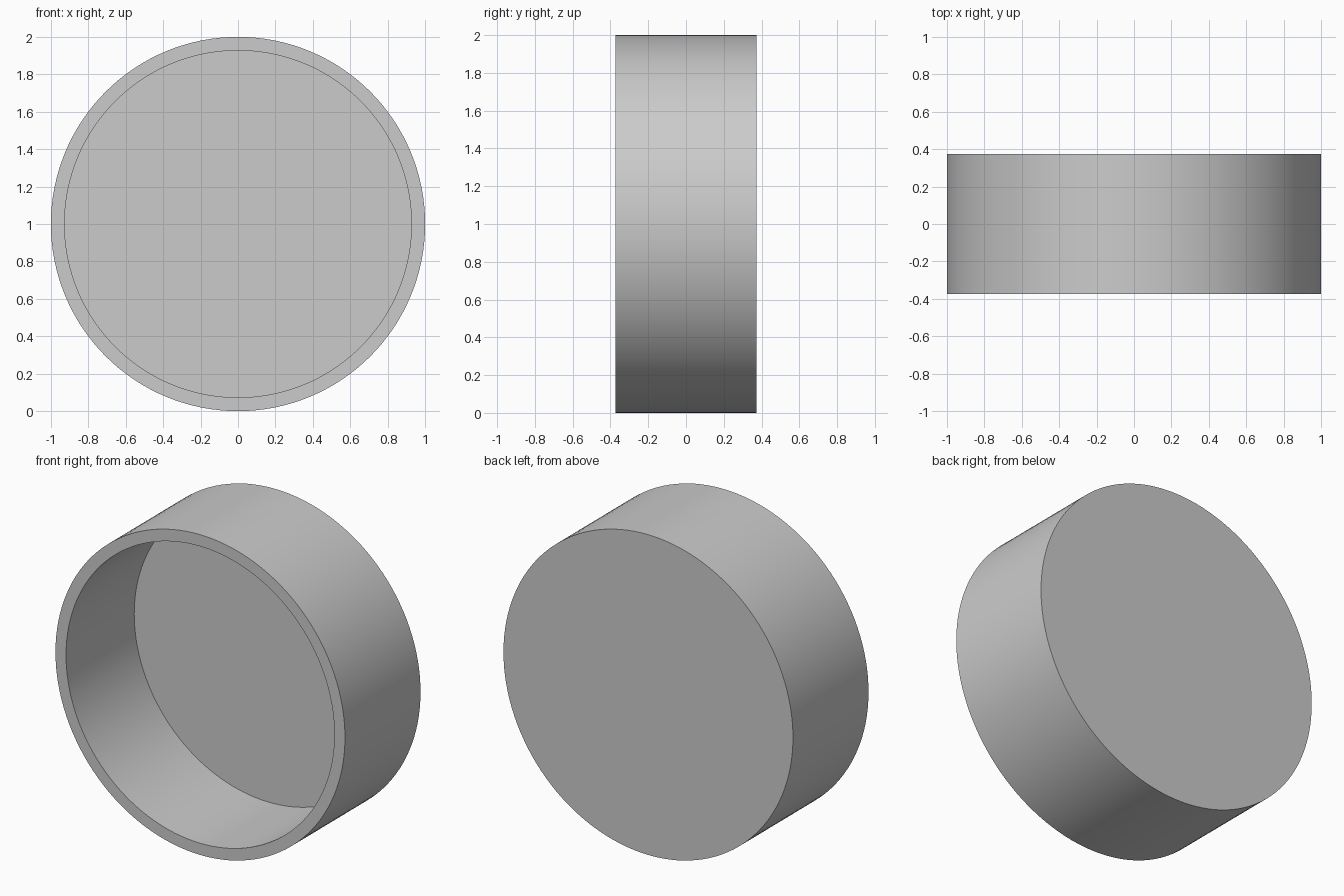
import bpy, bmesh, math
from mathutils import Matrix

if "Cube" in bpy.data.objects:
    bpy.data.objects.remove(bpy.data.objects["Cube"])

SEGMENTS = 128
RADIUS, WALL, HALF_DEPTH = 1.0, 0.073, 0.373
inner = RADIUS - WALL
floor_y = HALF_DEPTH - WALL

# Round dish: rings from the back face, over the rim, to the inner floor
profile = [(RADIUS, HALF_DEPTH), (RADIUS, -HALF_DEPTH),
           (inner, -HALF_DEPTH), (inner, floor_y)]

bm = bmesh.new()
rings = []
for r, y in profile:
    rings.append([bm.verts.new((r * math.cos(a), y, RADIUS + r * math.sin(a)))
                  for a in (2 * math.pi * i / SEGMENTS for i in range(SEGMENTS))])

# Walls and rim
for a, b in zip(rings, rings[1:]):
    for i in range(SEGMENTS):
        j = (i + 1) % SEGMENTS
        bm.faces.new((a[i], a[j], b[j], b[i]))

# Flat back and inner floor
bm.faces.new(rings[0])
bm.faces.new(rings[-1])
bmesh.ops.recalc_face_normals(bm, faces=bm.faces)

mesh = bpy.data.meshes.new("round_dish")
bm.to_mesh(mesh)
bm.free()
dish = bpy.data.objects.new("round_dish", mesh)
bpy.context.collection.objects.link(dish)
bpy.context.view_layer.objects.active = dish
dish.select_set(True)
bpy.ops.object.shade_smooth_by_angle(angle=math.radians(30))
